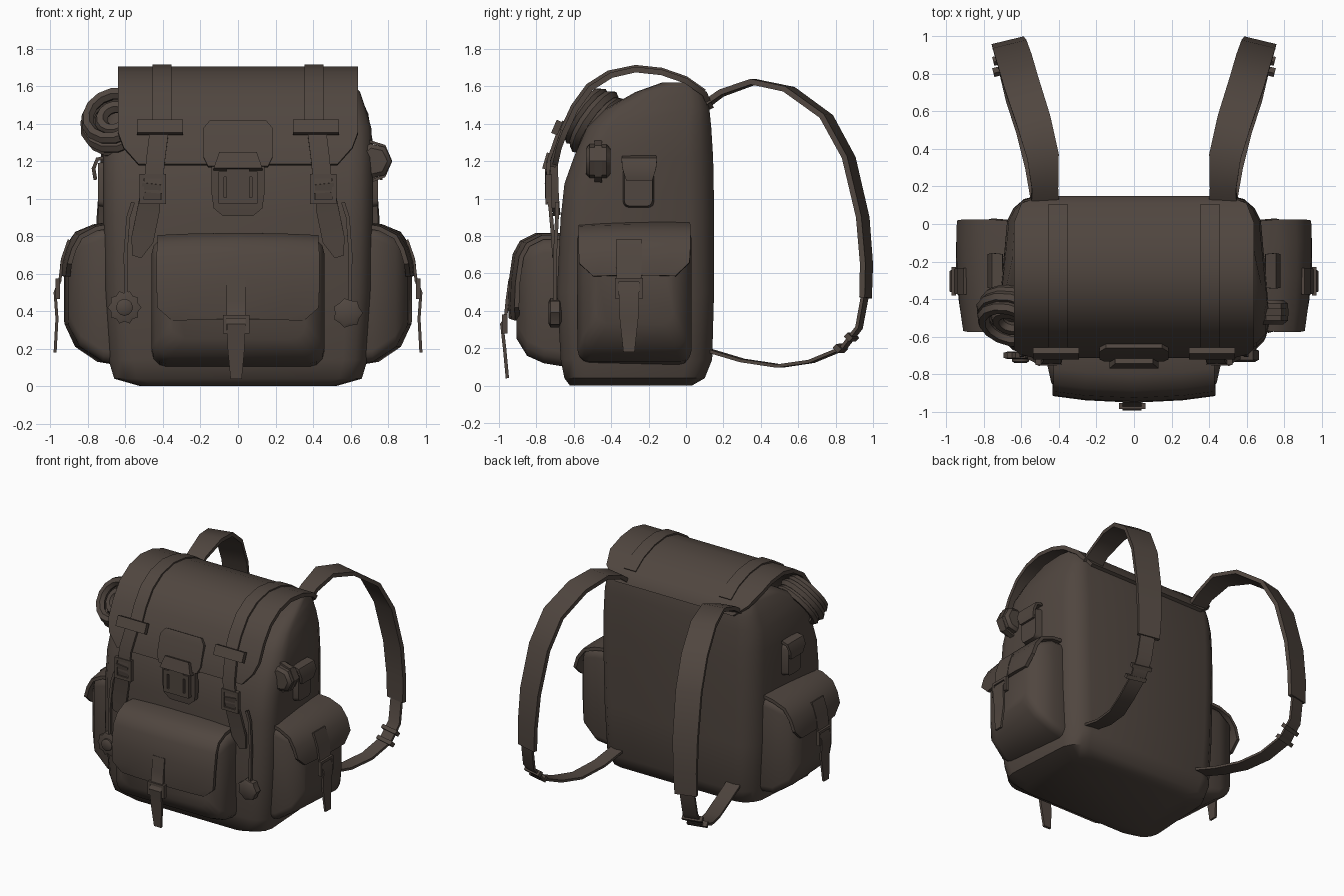
import bpy, bmesh, math
from mathutils import Vector

if "Cube" in bpy.data.objects:
    bpy.data.objects.remove(bpy.data.objects["Cube"])

brown = bpy.data.materials.new("dark brown canvas")
brown.diffuse_color = (0.080, 0.061, 0.050, 1)
brown.use_nodes = True
brown.node_tree.nodes["Principled BSDF"].inputs["Base Color"].default_value = brown.diffuse_color


def make(name, rings, angle=35, caps=True):
    """Skin a list of equal-length point rings; cap the ends or join them into a loop."""
    bm = bmesh.new()
    vs = [[bm.verts.new(p) for p in r] for r in rings]
    n = len(vs[0])
    for a, b in zip(vs, vs[1:] if caps else vs[1:] + vs[:1]):
        for i in range(n):
            bm.faces.new((a[i], a[(i + 1) % n], b[(i + 1) % n], b[i]))
    if caps:
        bm.faces.new(vs[0][::-1])
        bm.faces.new(vs[-1])
    bmesh.ops.recalc_face_normals(bm, faces=bm.faces)
    me = bpy.data.meshes.new(name)
    bm.to_mesh(me)
    bm.free()
    ob = bpy.data.objects.new(name, me)
    bpy.context.collection.objects.link(ob)
    return finish(ob, angle)


def finish(ob, angle=35):
    ob.data.materials.append(brown)
    bpy.ops.object.select_all(action='DESELECT')
    bpy.context.view_layer.objects.active = ob
    ob.select_set(True)
    bpy.ops.object.shade_smooth_by_angle(angle=math.radians(angle))
    return ob


def round_rect(u0, u1, v0, v1, r, seg=3):
    pts = []
    for k, (cu, cv) in enumerate(((u1 - r, v1 - r), (u0 + r, v1 - r), (u0 + r, v0 + r), (u1 - r, v0 + r))):
        for i in range(seg + 1):
            a = math.pi / 2 * (k + i / seg)
            pts.append((cu + r * math.cos(a), cv + r * math.sin(a)))
    return pts


def ribbon(name, pts, widths, thick, across, bow=(0, 0, 0)):
    """Flat band along a path; across is the width direction, bow pushes its edges aside."""
    pts = [Vector(p) for p in pts]
    if not isinstance(widths, (list, tuple)):
        widths = [widths] * len(pts)
    steps = (1, .6, 0, -.6, -1) if any(bow) else (1, -1)
    rings = []
    for i, p in enumerate(pts):
        t = (pts[min(i + 1, len(pts) - 1)] - pts[max(i - 1, 0)]).normalized()
        a = Vector(across)
        a = (a - t * a.dot(t)).normalized()
        n = t.cross(a) * thick / 2
        line = [p + a * widths[i] / 2 * k + Vector(bow) * k * k for k in steps]
        rings.append([q + n for q in line] + [q - n for q in line[::-1]])
    return make(name, rings)


def frame(name, c, w, h, bar, depth, side=False):
    """Rectangular buckle frame facing front, or facing x when side is set."""
    prof = []
    for su, sv in ((1, 1), (-1, 1), (-1, -1), (1, -1)):
        ring = []
        for k, d in ((0, -1), (1, -1), (1, 1), (0, 1)):
            u, v, d = su * (w / 2 - k * bar), sv * (h / 2 - k * bar), d * depth / 2
            ring.append((c[0] + d, c[1] + u, c[2] + v) if side else (c[0] + u, c[1] + d, c[2] + v))
        prof.append(ring)
    return make(name, prof, caps=False)


def back_taper(x, y):
    return x * (1 - .11 * max(0, y + .15) / .3)


# Main bag: rows are height, half width, front y, back y, corner radius
rows = [(0, .52, -.62, .03, .10), (.04, .66, -.65, .10, .12), (.14, .69, -.67, .14, .13),
        (.5, .71, -.69, .15, .13), (.9, .72, -.67, .15, .13), (1.08, .72, -.65, .148, .13),
        (1.22, .72, -.60, .145, .13), (1.38, .71, -.53, .135, .12), (1.48, .68, -.43, .125, .10),
        (1.57, .65, -.27, .10, .08), (1.62, .62, -.13, .04, .05)]
make("bag_body", [[(back_taper(u, v), v, z) for u, v in round_rect(-hx, hx, yf, yb, r)]
                  for z, hx, yf, yb, r in rows], 50)

# Lid shell with clipped front corners
lid = [(.135, 1.48), (.10, 1.56), (.0, 1.63), (-.13, 1.675), (-.27, 1.69), (-.40, 1.66), (-.51, 1.59),
       (-.59, 1.48), (-.65, 1.35), (-.68, 1.27), (-.70, 1.18)]
ribbon("lid", [(0, y, z) for y, z in lid], [1.0, 1.2] + [1.28] * 7 + [1.22, 1.06], .03, (1, 0, 0))

# Front pocket, bulging in the middle
rows = [(-.64, .46, .10, .79), (-.76, .46, .12, .79), (-.85, .44, .16, .75), (-.905, .36, .25, .68)]
make("front_pocket", [[(u, y, v) for u, v in round_rect(-hx, hx, z0, z1, .08)]
                      for y, hx, z0, z1 in rows], 50)
ribbon("front_pocket_flap", [(0, y, z) for y, z in
       [(-.68, .805), (-.80, .805), (-.88, .765), (-.915, .70), (-.935, .56), (-.94, .43), (-.935, .36)]],
       [.84, .86, .86, .87, .87, .86, .70], .025, (1, 0, 0), (0, .035, -.012))
ribbon("front_pocket_strap", [(-.01, y, z) for y, z in
       [(-.94, .57), (-.955, .46), (-.965, .36), (-.985, .33), (-.97, .2), (-.955, .04)]],
       [.10, .10, .10, .10, .09, .06], .018, (1, 0, 0))
frame("front_pocket_buckle", (-.01, -.97, .33), .14, .10, .02, .03)

for s, side in ((1, "right"), (-1, "left")):
    # Side pocket narrowing to the front, flap, strap and buckle
    rows = [(.62, -.57, .02, .11, .855), (.74, -.58, .03, .13, .845), (.86, -.55, .0, .21, .80),
            (.92, -.48, -.07, .33, .70)]
    make(side + "_pocket", [[(s * (x + .06 * (u + .2)), u, v) for u, v in round_rect(a, b, c, d, .06)]
                            for x, a, b, c, d in rows], 50)
    ribbon(side + "_pocket_flap", [(s * x, -.275, z) for x, z in
           [(.67, .865), (.77, .85), (.86, .81), (.905, .74), (.93, .66), (.935, .59)]],
           [.58, .60, .60, .60, .59, .44], .025, (.06 * s, 1, 0), (-.015 * s, 0, -.005))
    ribbon(side + "_pocket_strap", [(s * x, -.305, z) for x, z in
           [(.90, .78), (.935, .68), (.95, .56), (.975, .50), (.965, .36), (.975, .18)]],
           [.14, .14, .13, .11, .10, .06], .016, (0, 1, 0))
    frame(side + "_pocket_buckle", (s * .96, -.305, .52), .15, .11, .02, .025, True)

    # Small tool pouch high on the side
    rows = [(.68, -.34, -.17, .95, 1.20), (.745, -.33, -.18, .96, 1.19)]
    make(side + "_loop_pouch", [[(s * x, u, v) for u, v in round_rect(a, b, c, d, .03)]
                                for x, a, b, c, d in rows])
    ribbon(side + "_loop_flap", [(s * x, -.25, z) for x, z in
           [(.70, 1.22), (.75, 1.21), (.77, 1.16), (.76, 1.10)]], [.18, .19, .18, .14], .02, (0, 1, 0))

    # Lid strap running over the top and down the front
    top = [(y - (.015 if y < -.3 else 0), z + .015) for y, z in lid[1:9]]
    ribbon(side + "_lid_strap", [(s * .405, y, z) for y, z in top], .10, .02, (1, 0, 0))
    ribbon(side + "_lid_strap_keeper", [(s * .415, -.675, 1.415), (s * .415, -.705, 1.345)],
           .245, .035, (1, 0, 0))
    ribbon(side + "_strap_upper", [(s * .42, -.68, 1.36), (s * .44, -.735, 1.2), (s * .455, -.74, 1.03)],
           .10, .02, (1, 0, 0))
    frame(side + "_strap_buckle", (s * .455, -.735, 1.05), .14, .16, .024, .035)
    ribbon(side + "_strap_tail", [(s * .46, -.745, 1.08), (s * .475, -.725, .95), (s * .51, -.71, .78),
           (s * .54, -.705, .69)], [.10, .12, .12, .05], .02, (1, 0, 0))

    # Shoulder strap: padded band, then narrow webbing
    pad = [(.475, .10, 1.50), (.475, .19, 1.565), (.485, .36, 1.625), (.535, .55, 1.585), (.60, .75, 1.44),
           (.635, .87, 1.22), (.66, .945, .9), (.67, .965, .65), (.675, .96, .47)]
    ribbon(side + "_shoulder_pad", [(s * x, y, z) for x, y, z in pad],
           [.15, .14, .17, .185, .19, .19, .185, .175, .165], .03, (1, -.24 * s, 0))
    web = [(.68, .96, .50), (.685, .925, .31), (.67, .84, .20), (.63, .67, .13), (.575, .5, .105),
           (.525, .3, .135), (.49, .10, .195)]
    ribbon(side + "_shoulder_webbing", [(s * x, y, z) for x, y, z in web], .11, .018, (1, -.24 * s, 0))
    for d in (-.03, .03):
        ribbon(side + "_webbing_slider", [(s * .675, .845 + d, .22 + d), (s * .68, .865 + d, .24 + d)],
               .15, .04, (1, -.24 * s, 0))
    # Hanging cord
    ribbon(side + "_cord", [(s * .56, -.69, .98), (s * .585, -.69, .9), (s * .60, -.70, .7),
           (s * .595, -.70, .45)], .02, .02, (1, 0, 0))

# Centre closure: patch, crossbar, tab and buckle
ribbon("closure_patch", [(0, -.645, 1.41), (0, -.665, 1.37), (0, -.705, 1.22), (0, -.715, 1.17)],
       [.30, .37, .37, .32], .035, (1, 0, 0))
ribbon("closure_tab", [(0, -.705, 1.18), (0, -.70, 1.02), (0, -.695, .95), (0, -.69, .91)],
       [.28, .28, .26, .16], .04, (1, 0, 0))
ribbon("closure_crossbar", [(0, -.72, 1.24), (0, -.745, 1.155)], [.20, .26], .05, (1, 0, 0))
frame("closure_buckle", (0, -.735, 1.06), .21, .17, .03, .035)
ribbon("closure_tongue", [(0, -.74, 1.17), (0, -.74, 1.0)], .12, .03, (1, 0, 0))

# Rope coil by the lid: stacked rings tilted along the slope
normal = Vector((-.25, -.78, .55)).normalized()
for rad, thick, off in ((.165, .034, 0), (.145, .034, .055), (.16, .03, -.05), (.075, .035, .03)):
    bpy.ops.mesh.primitive_torus_add(major_radius=rad, minor_radius=thick, major_segments=14, minor_segments=6,
                                     location=Vector((-.65, -.49, 1.41)) + normal * off,
                                     rotation=normal.to_track_quat('Z', 'Y').to_euler())
    bpy.context.object.name = "rope_coil"
    finish(bpy.context.object)


def drum(name, c, r, depth, lobes, dip):
    """Scalloped disc facing front."""
    rings = []
    for y, f in ((-.5, .75), (-.35, 1), (.35, 1), (.5, .75)):
        rings.append([(c[0] + r * f * (dip if i % 2 else 1) * math.cos(math.pi * i / lobes), c[1] + y * depth,
                       c[2] + r * f * (dip if i % 2 else 1) * math.sin(math.pi * i / lobes))
                      for i in range(lobes * 2)])
    return make(name, rings)


# Rolled bundle on the right with its tie, and the two hanging charms
drum("rolled_bundle", (.725, -.47, 1.20), .095, .13, 7, .9)
ribbon("bundle_tie", [(.70, -.47, 1.305), (.78, -.47, 1.28), (.815, -.47, 1.20), (.78, -.47, 1.12),
                      (.70, -.47, 1.09)], .04, .015, (0, 1, 0))
drum("round_charm", (.585, -.70, .39), .08, .07, 7, .85)
drum("gear_charm", (-.605, -.70, .42), .09, .04, 10, .84)
drum("gear_charm_hub", (-.605, -.715, .42), .045, .05, 6, 1)
